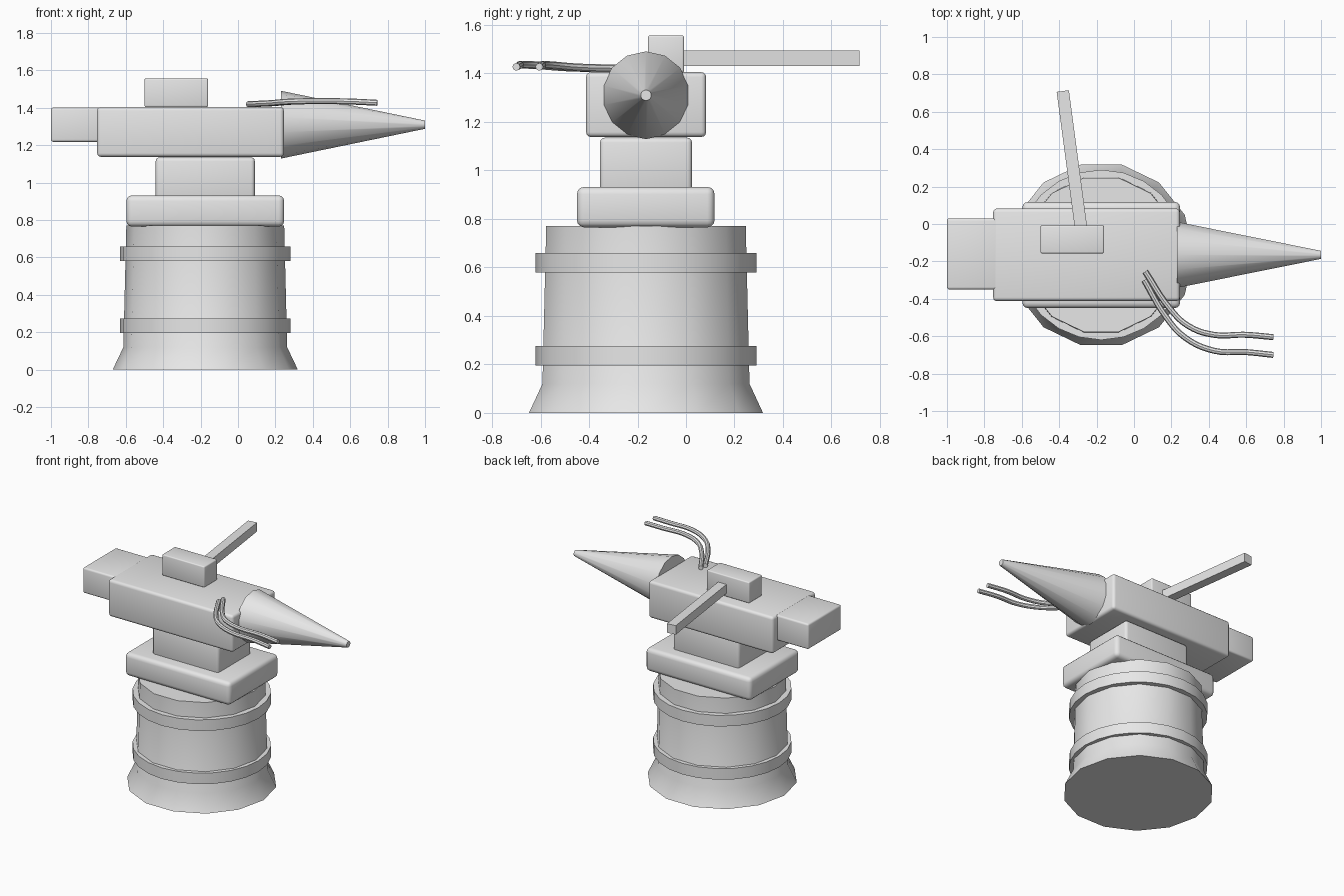
import bpy, bmesh, math
from mathutils import Matrix

if "Cube" in bpy.data.objects:
    bpy.data.objects.remove(bpy.data.objects["Cube"])

grey = bpy.data.materials.new("plain_grey")
grey.diffuse_color = (0.8, 0.8, 0.8, 1)
grey.use_nodes = True
grey.node_tree.nodes["Principled BSDF"].inputs["Base Color"].default_value = grey.diffuse_color

CX, CY = -0.175, -0.165  # shared vertical axis of stump and anvil


def finish(name, bm):
    mesh = bpy.data.meshes.new(name)
    bmesh.ops.recalc_face_normals(bm, faces=bm.faces)
    bm.to_mesh(mesh)
    bm.free()
    mesh.materials.append(grey)
    obj = bpy.data.objects.new(name, mesh)
    bpy.context.collection.objects.link(obj)
    smooth(obj)
    return obj


def smooth(obj):
    bpy.ops.object.select_all(action='DESELECT')
    obj.select_set(True)
    bpy.context.view_layer.objects.active = obj
    bpy.ops.object.shade_smooth_by_angle(angle=math.radians(30))


def block(name, x, y, z, bevel=0.0):
    """Box from (min, max) ranges, with optional rounded edges."""
    bm = bmesh.new()
    bmesh.ops.create_cube(bm, size=1)
    for v in bm.verts:
        for i, (lo, hi) in enumerate((x, y, z)):
            v.co[i] = lo if v.co[i] < 0 else hi
    if bevel:
        bmesh.ops.bevel(bm, geom=bm.edges[:], offset=bevel, segments=3,
                        profile=0.5, affect='EDGES')
    return finish(name, bm)


def lathe(name, profile, sides, matrix):
    """Closed solid from (radius, height) rings around z, first vertex on +x."""
    bm = bmesh.new()
    rings = []
    for r, h in profile:
        angles = [2 * math.pi * i / sides for i in range(sides)]
        rings.append([bm.verts.new((r * math.cos(a), r * math.sin(a), h)) for a in angles])
    for a, b in zip(rings, rings[1:]):
        for i in range(sides):
            j = (i + 1) % sides
            bm.faces.new((a[i], a[j], b[j], b[i]))
    bm.faces.new(rings[0][::-1])
    bm.faces.new(rings[-1])
    bm.transform(matrix)
    return finish(name, bm)


def rod(name, points, radius):
    """Smooth bent rod through the points, converted to a mesh."""
    curve = bpy.data.curves.new(name, 'CURVE')
    curve.dimensions = '3D'
    curve.bevel_depth = radius
    curve.bevel_resolution = 2
    curve.resolution_u = 5
    curve.use_fill_caps = True
    spline = curve.splines.new('BEZIER')
    spline.bezier_points.add(len(points) - 1)
    for bp, co in zip(spline.bezier_points, points):
        bp.co = co
        bp.handle_left_type = bp.handle_right_type = 'AUTO'
    curve.materials.append(grey)
    obj = bpy.data.objects.new(name, curve)
    bpy.context.collection.objects.link(obj)
    bpy.ops.object.select_all(action='DESELECT')
    obj.select_set(True)
    bpy.context.view_layer.objects.active = obj
    bpy.ops.object.convert(target='MESH')
    smooth(bpy.context.object)


# Wooden stump with flared foot, and two hoops
axis = Matrix.Translation((CX, CY, 0))
lathe("stump", [(0.495, 0), (0.438, 0.12), (0.422, 0.77)], 14, axis)
for name, z in (("lower_hoop", 0.195), ("upper_hoop", 0.58)):
    lathe(name, [(0.455, z), (0.455, z + 0.08)], 24, axis)

# Anvil: foot, waist, body and heel
block("anvil_foot", (-0.597, 0.247), (-0.45, 0.118), (0.765, 0.932), 0.03)
block("anvil_waist", (-0.44, 0.09), (-0.355, 0.025), (0.91, 1.135), 0.02)
block("anvil_body", (-0.753, 0.245), (-0.412, 0.083), (1.138, 1.405), 0.02)
block("anvil_heel", (-1.0, -0.70), (-0.35, 0.03), (1.218, 1.402), 0.013)

# Horn, a cone pointing along +x with a vertex at its top
horn_axis = Matrix.Translation((0.23, CY, 1.31)) @ Matrix.Rotation(math.pi / 2, 4, 'Y')
lathe("anvil_horn", [(0.181, 0), (0.022, 0.77)], 14, horn_axis)

# Hammer lying on the body
block("hammer_head", (-0.5, -0.16), (-0.157, -0.008), (1.405, 1.557), 0.008)
handle = block("hammer_handle", (-0.033, 0.033), (-0.08, 0.717), (1.43, 1.495))
handle.matrix_world = Matrix.Translation((-0.286, 0, 0)) @ Matrix.Rotation(math.radians(7.6), 4, 'Z')

# Pair of bent tong rods
rod("tong_inner", [(0.06, -0.255, 1.42), (0.19, -0.45, 1.425), (0.29, -0.545, 1.433),
                   (0.43, -0.593, 1.436), (0.59, -0.592, 1.434), (0.745, -0.605, 1.427)], 0.016)
rod("tong_outer", [(0.055, -0.30, 1.42), (0.17, -0.495, 1.425), (0.27, -0.605, 1.433),
                   (0.43, -0.678, 1.436), (0.60, -0.685, 1.434), (0.745, -0.70, 1.427)], 0.016)
